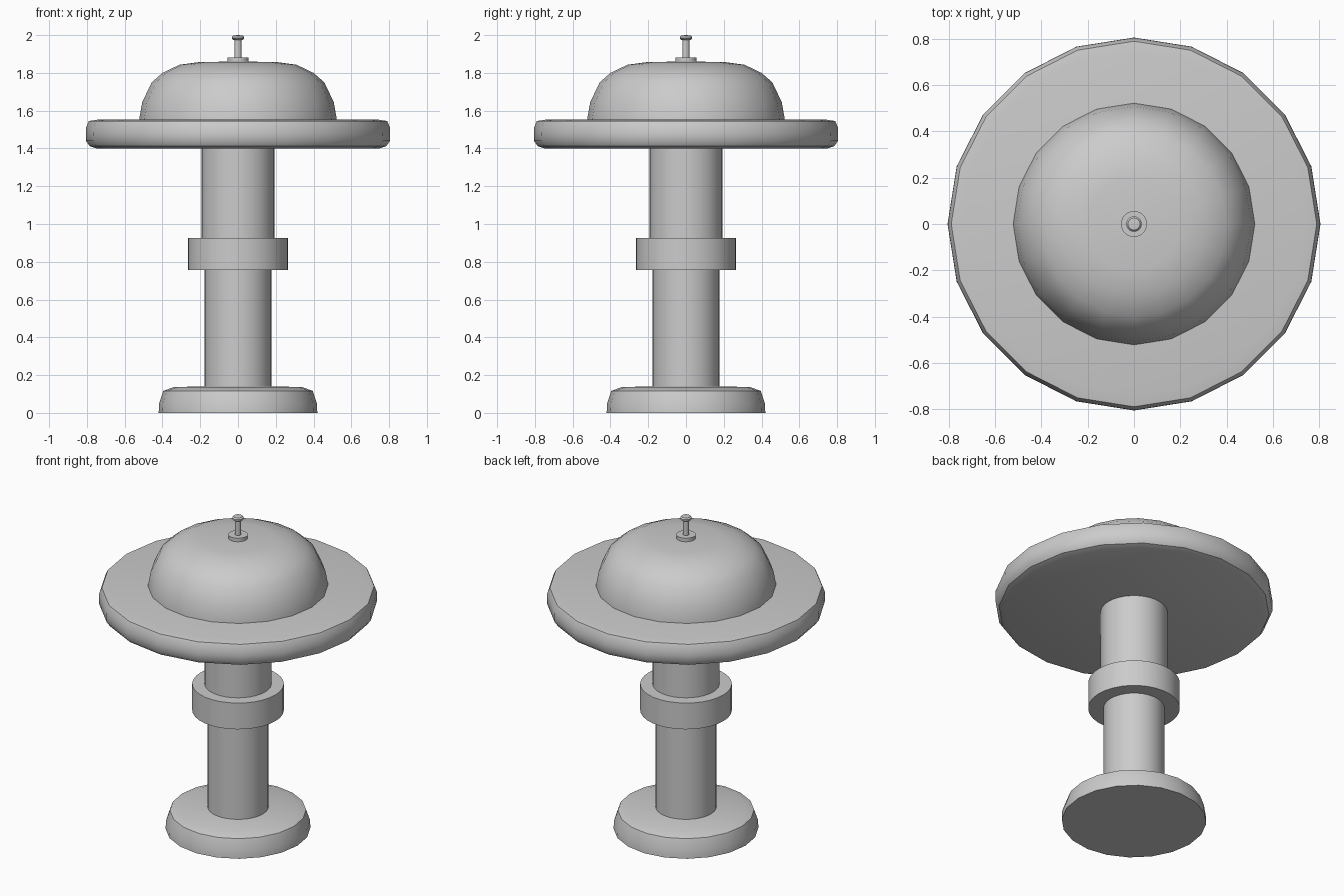
import bpy, bmesh, math

if "Cube" in bpy.data.objects:
    bpy.data.objects.remove(bpy.data.objects["Cube"])


def lathe(name, profile, sides):
    """Revolve an (r, z) profile, listed bottom to top, around the z axis."""
    bm = bmesh.new()
    rings = []
    for r, z in profile:
        if r == 0:
            rings.append([bm.verts.new((0, 0, z))] * sides)
        else:
            rings.append([bm.verts.new((r * math.cos(2 * math.pi * i / sides),
                                        r * math.sin(2 * math.pi * i / sides), z))
                          for i in range(sides)])
    for a, b in zip(rings, rings[1:]):
        for i in range(sides):
            j = (i + 1) % sides
            corners = list(dict.fromkeys((a[i], a[j], b[j], b[i])))
            bm.faces.new(corners)
    # close open ends with flat caps
    if profile[0][0] > 0:
        bm.faces.new(rings[0][::-1])
    if profile[-1][0] > 0:
        bm.faces.new(rings[-1])
    bmesh.ops.recalc_face_normals(bm, faces=bm.faces)
    mesh = bpy.data.meshes.new(name)
    bm.to_mesh(mesh)
    bm.free()
    obj = bpy.data.objects.new(name, mesh)
    bpy.context.collection.objects.link(obj)
    bpy.ops.object.select_all(action='DESELECT')
    obj.select_set(True)
    bpy.context.view_layer.objects.active = obj
    bpy.ops.object.shade_smooth_by_angle(angle=math.radians(35))
    return obj


# foot and stem
lathe("base", [(.42, 0), (.418, .05), (.395, .117), (.335, .138), (0, .14)], 20)
lathe("lower_stem", [(.177, .12), (.177, .80)], 32)
lathe("stem_collar", [(.266, .757), (.266, .925)], 32)
lathe("upper_stem", [(.194, .90), (.194, 1.42)], 32)

# wide brim with rounded rim
lathe("brim", [(0, 1.40), (.75, 1.40), (.785, 1.412), (.805, 1.44), (.806, 1.475),
               (.805, 1.51), (.79, 1.545), (.74, 1.553), (0, 1.556)], 20)

# dome
lathe("dome", [(.523, 1.54), (.522, 1.56), (.507, 1.645), (.457, 1.75), (.40, 1.80),
               (.31, 1.843), (.20, 1.858), (0, 1.86)], 20)

# finial
lathe("finial_washer", [(.056, 1.85), (.056, 1.882)], 32)
lathe("finial_rod", [(.018, 1.87), (.018, 1.985)], 24)
lathe("finial_knob", [(.025, 1.975), (.033, 1.981), (.033, 1.99), (.026, 1.998), (0, 2.0)], 24)
